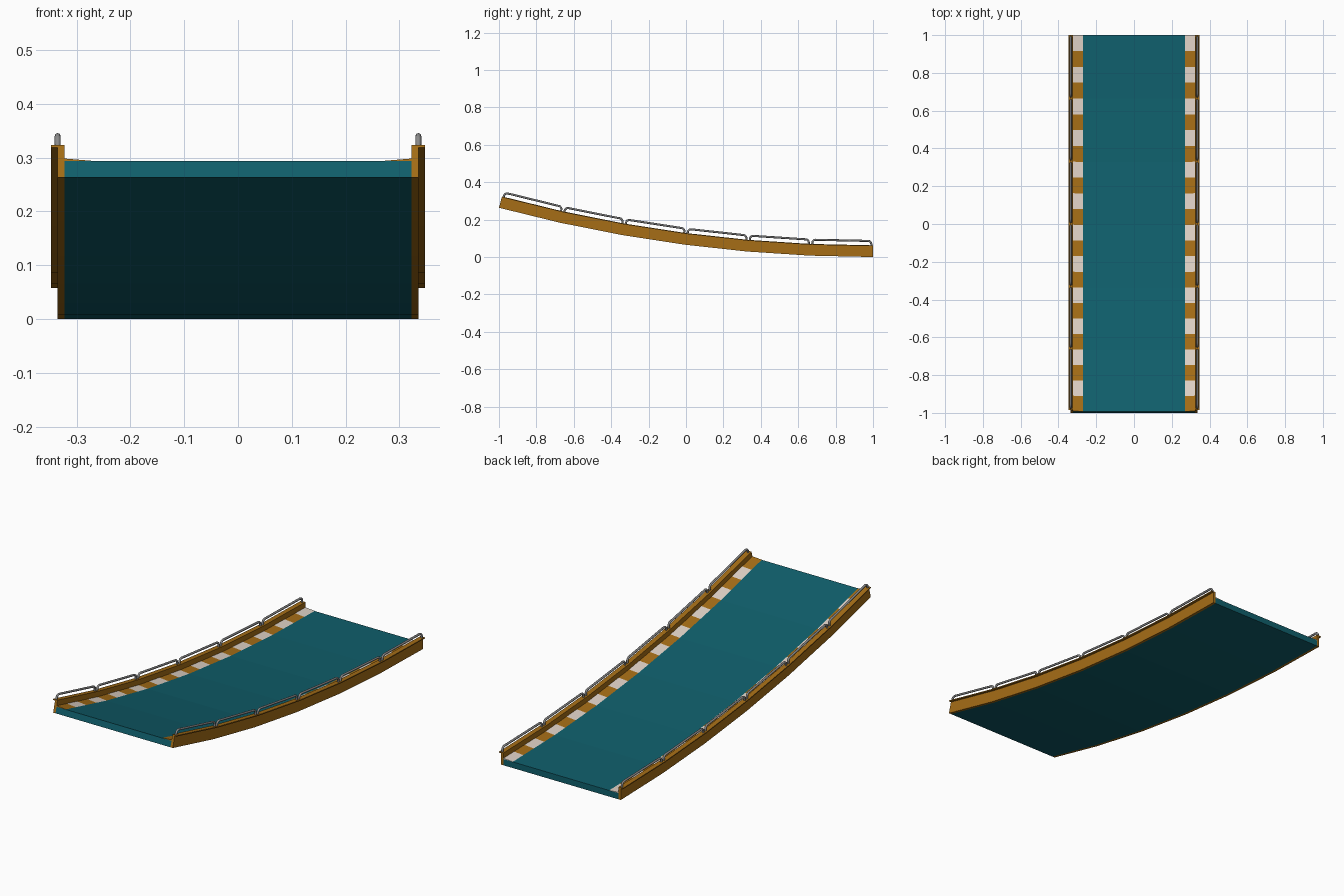
import bpy, bmesh, math
from mathutils import Vector

if "Cube" in bpy.data.objects:
    bpy.data.objects.remove(bpy.data.objects["Cube"])

SEGS = 6
ARC = math.radians(15)
R = 2 / math.sin(ARC)


def material(name, rgb):
    m = bpy.data.materials.new(name)
    m.diffuse_color = (*rgb, 1)
    m.use_nodes = True
    m.node_tree.nodes["Principled BSDF"].inputs["Base Color"].default_value = m.diffuse_color
    return m


teal = material("teal", (0.005, 0.115, 0.15))
ochre = material("ochre", (0.38, 0.155, 0.008))
white = material("white", (0.75, 0.65, 0.57))
steel = material("steel", (0.25, 0.25, 0.25))


def knot(i, h):
    a = ARC * i / SEGS
    return Vector((1 - (R - h) * math.sin(a), R - (R - h) * math.cos(a)))


def place(x, s, h):
    """Point at station s (0..SEGS) and height h above the faceted underside."""
    i = min(int(s + 1e-6), SEGS - 1)
    p = knot(i, h).lerp(knot(i + 1, h), s - i)
    return Vector((x, p.x, p.y))


def finish(obj, mirror):
    bpy.context.collection.objects.link(obj)
    if mirror:
        obj.modifiers.new("mirror", 'MIRROR')
    return obj


def sweep(name, profile, mats, per_seg=1, mirror=True):
    """Extrude a closed (x, h) profile along the ramp, alternating materials."""
    bm = bmesh.new()
    n = SEGS * per_seg
    rings = [[bm.verts.new(place(x, k / per_seg, h)) for x, h in profile] for k in range(n + 1)]
    c = len(profile)
    for k in range(n):
        for j in range(c):
            f = bm.faces.new((rings[k][j], rings[k][(j + 1) % c],
                              rings[k + 1][(j + 1) % c], rings[k + 1][j]))
            f.material_index = k % len(mats)
    bm.faces.new(rings[0])
    bm.faces.new(rings[-1]).material_index = (n - 1) % len(mats)
    bmesh.ops.recalc_face_normals(bm, faces=bm.faces)
    me = bpy.data.meshes.new(name)
    bm.to_mesh(me)
    bm.free()
    for m in mats:
        me.materials.append(m)
    return finish(bpy.data.objects.new(name, me), mirror)


# Deck, striped edge borders, side boards with an overhanging cap
sweep("deck", [(-0.322, 0), (0.322, 0), (0.322, 0.031), (-0.322, 0.031)], [teal], mirror=False)
sweep("striped_border", [(0.27, 0.0315), (0.322, 0.0305), (0.322, 0.036)], [white, ochre], per_seg=4)
sweep("side_board", [(0.322, 0), (0.335, 0), (0.335, 0.0575), (0.347, 0.0575),
                     (0.347, 0.0625), (0.322, 0.0625)], [ochre])


# Bent tube handrails, one hoop per straight segment
def handrail(i):
    inset, top, r = 0.028, 0.0855, 0.05
    rh = 0.016
    pts = [(inset, 0.058)]
    for k in range(5):
        a = math.pi / 2 * k / 4
        pts.append((inset + r * (1 - math.cos(a)), top - rh * (1 - math.sin(a))))
    pts += [(1 - t, h) for t, h in reversed(pts)]
    cu = bpy.data.curves.new("rail_path", 'CURVE')
    cu.dimensions = '3D'
    cu.bevel_depth = 0.0055
    cu.bevel_resolution = 2
    cu.use_fill_caps = True
    sp = cu.splines.new('POLY')
    sp.points.add(len(pts) - 1)
    for p, (t, h) in zip(sp.points, pts):
        p.co = (*place(0.335, i + t, h), 1)
    tmp = bpy.data.objects.new("rail_path", cu)
    bpy.context.collection.objects.link(tmp)
    bpy.context.view_layer.update()
    dg = bpy.context.evaluated_depsgraph_get()
    me = bpy.data.meshes.new_from_object(tmp.evaluated_get(dg))
    bpy.data.objects.remove(tmp)
    me.materials.clear()
    me.materials.append(steel)
    obj = finish(bpy.data.objects.new(f"handrail_{i + 1}", me), True)
    bpy.ops.object.select_all(action='DESELECT')
    obj.select_set(True)
    bpy.context.view_layer.objects.active = obj
    bpy.ops.object.shade_smooth_by_angle(angle=math.radians(50))


for i in range(SEGS):
    handrail(i)
